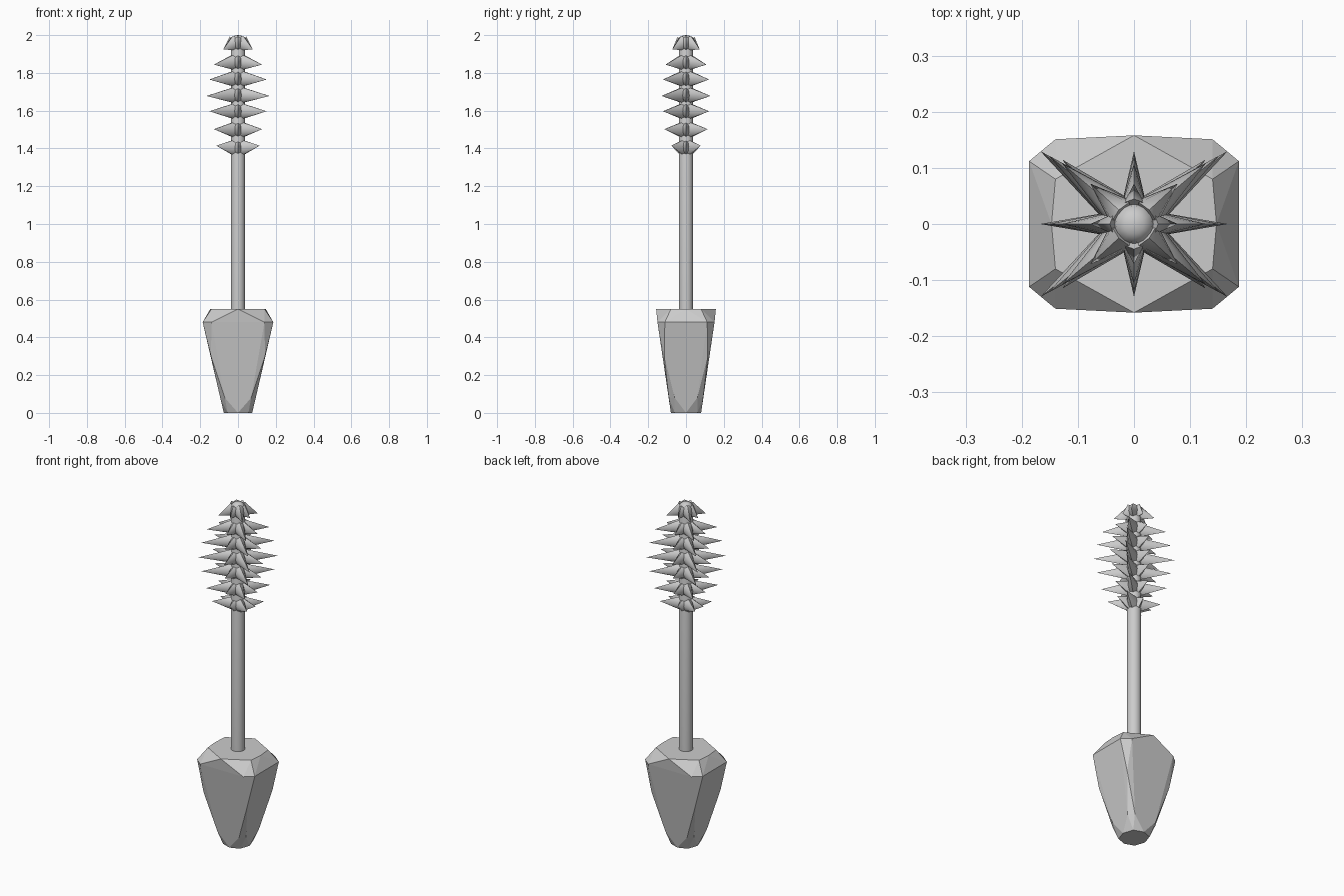
import bpy, bmesh, math
from mathutils import Vector

if "Cube" in bpy.data.objects:
    bpy.data.objects.remove(bpy.data.objects["Cube"])


def finish(name, bm, smooth=None):
    bmesh.ops.recalc_face_normals(bm, faces=bm.faces)
    me = bpy.data.meshes.new(name)
    bm.to_mesh(me)
    bm.free()
    ob = bpy.data.objects.new(name, me)
    bpy.context.collection.objects.link(ob)
    if smooth:
        bpy.ops.object.select_all(action='DESELECT')
        ob.select_set(True)
        bpy.context.view_layer.objects.active = ob
        bpy.ops.object.shade_smooth_by_angle(angle=math.radians(smooth))
    return ob


# Faceted handle: hull of one quarter's corner points mirrored in x and y
quarter = [
    (0, 0.158, 0.55), (0.14, 0.08, 0.55), (0.147, 0, 0.55),
    (0.14, 0.151, 0.48), (0.187, 0.112, 0.48),
    (0.143, 0.115, 0.30),
    (0.07, 0.091, 0.08), (0.094, 0.06, 0.08),
    (0, 0.08, 0), (0.055, 0.06, 0), (0.075, 0, 0),
]
bm = bmesh.new()
points = {(x * sx, y * sy, z) for x, y, z in quarter for sx in (-1, 1) for sy in (-1, 1)}
for p in sorted(points):
    bm.verts.new(p)
bmesh.ops.convex_hull(bm, input=bm.verts)
bmesh.ops.dissolve_limit(bm, angle_limit=math.radians(2), verts=bm.verts, edges=bm.edges)
finish("handle", bm)

# Rod with a small domed tip, lathed from (radius, z) rings
SIDES = 12
bm = bmesh.new()
rings = []
for r, z in [(0.038, 0.53), (0.038, 1.965), (0.033, 1.985), (0.018, 1.997)]:
    rings.append([bm.verts.new((r * math.cos(a), r * math.sin(a), z))
                  for a in (2 * math.pi * i / SIDES for i in range(SIDES))])
for lo, hi in zip(rings, rings[1:]):
    for i in range(SIDES):
        j = (i + 1) % SIDES
        bm.faces.new((lo[i], lo[j], hi[j], hi[i]))
bm.faces.new(rings[0][::-1])
tip = bm.verts.new((0, 0, 2.0))
for i in range(SIDES):
    bm.faces.new((rings[-1][i], rings[-1][(i + 1) % SIDES], tip))
finish("rod", bm, 40)


def add_spike(bm, base, tip, half_w, half_h, sides=8):
    """Flattened cone from the rod axis out to the tip."""
    axis = (tip - base).normalized()
    side = axis.cross(Vector((0, 0, 1))).normalized()
    up = side.cross(axis)
    apex = bm.verts.new(tip)
    ring = []
    for i in range(sides):
        a = 2 * math.pi * i / sides
        ring.append(bm.verts.new(base + side * half_w * math.cos(a) + up * half_h * math.sin(a)))
    for i in range(sides):
        bm.faces.new((ring[i], ring[(i + 1) % sides], apex))
    bm.faces.new(ring[::-1])


# Bristle tiers: base z, tip z, reach in x, reach in y
tiers = [
    (1.957, 1.925, 0.078, 0.072),
    (1.856, 1.844, 0.128, 0.108),
    (1.769, 1.765, 0.152, 0.122),
    (1.682, 1.678, 0.167, 0.130),
    (1.597, 1.597, 0.152, 0.122),
    (1.499, 1.502, 0.128, 0.115),
    (1.405, 1.415, 0.115, 0.078),
]
for n, (zb, zt, rx, ry) in enumerate(tiers, 1):
    bm = bmesh.new()
    for ix in (-1, 0, 1):
        for iy in (-1, 0, 1):
            if ix == iy == 0:
                continue
            tip = Vector((ix * rx, iy * ry, zt))
            out = Vector((tip.x, tip.y, 0)).normalized()
            base = out * 0.022 + Vector((0, 0, zb))
            add_spike(bm, base, tip, 0.031 if ix and iy else 0.025, 0.042)
    finish(f"bristle_tier_{n}", bm, 50)
